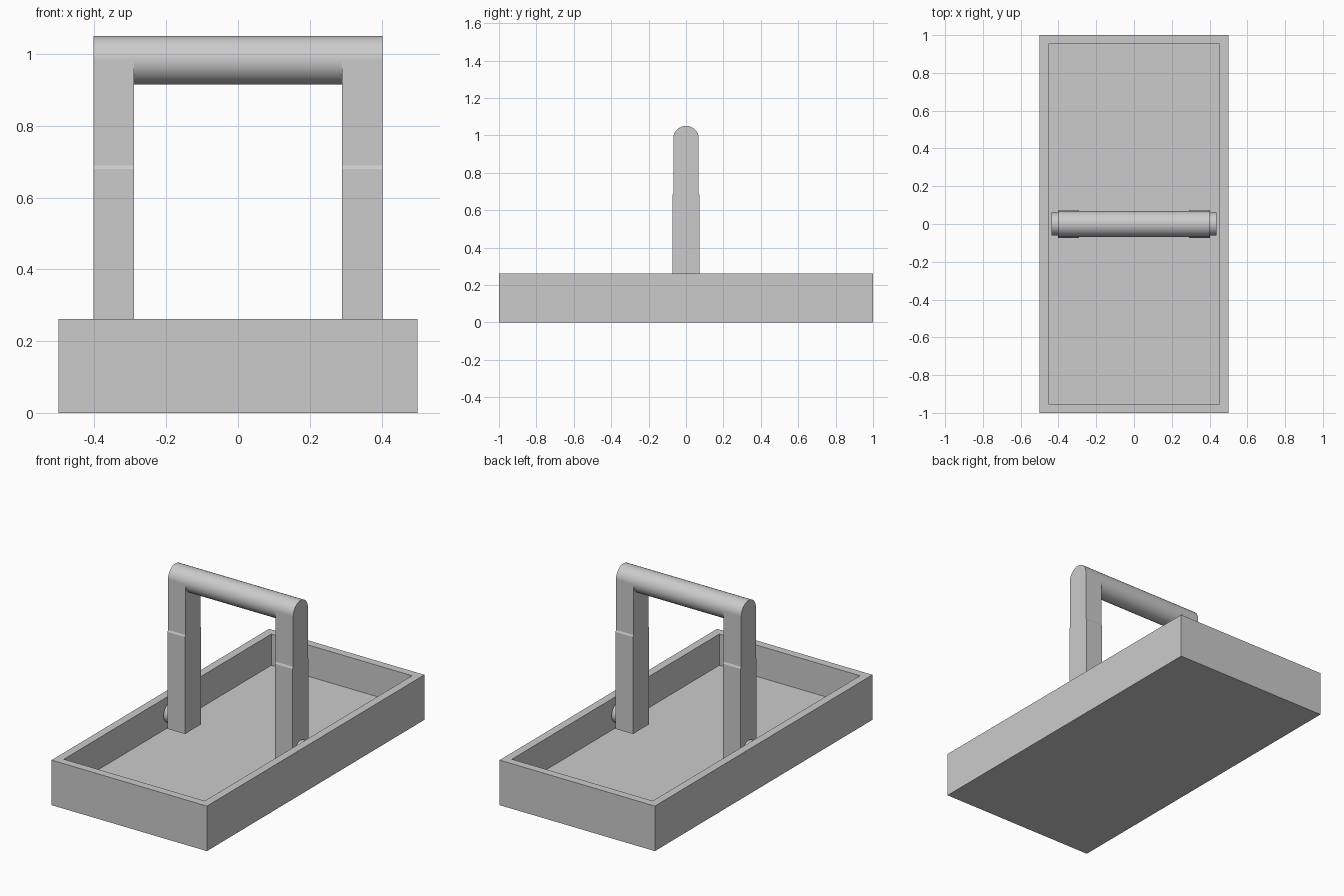
import bpy
import bmesh
import math

cube = bpy.data.objects.get("Cube")
if cube:
    bpy.data.objects.remove(cube, do_unlink=True)

grey = bpy.data.materials.new("light_grey")
grey.use_nodes = True
colour = (0.6, 0.6, 0.6, 1)
grey.diffuse_color = colour
grey.node_tree.nodes["Principled BSDF"].inputs["Base Color"].default_value = colour


def finish(name, bm):
    bmesh.ops.recalc_face_normals(bm, faces=bm.faces)
    mesh = bpy.data.meshes.new(name)
    bm.to_mesh(mesh)
    bm.free()
    mesh.materials.append(grey)
    obj = bpy.data.objects.new(name, mesh)
    bpy.context.collection.objects.link(obj)
    return obj


def add_box(bm, low, high):
    made = bmesh.ops.create_cube(bm, size=1)
    for v in made["verts"]:
        v.co = [a if c < 0 else b for c, a, b in zip(v.co, low, high)]


def rod(name, x0, x1, z, radius):
    bpy.ops.mesh.primitive_cylinder_add(
        vertices=48, radius=radius, depth=x1 - x0,
        location=((x0 + x1) / 2, 0, z), rotation=(0, math.pi / 2, 0))
    obj = bpy.context.object
    obj.name = name
    obj.data.materials.append(grey)
    bpy.ops.object.shade_smooth_by_angle(angle=math.radians(40))


# Open tray: inset the top face, then sink it to the floor level
RIM, FLOOR = 0.262, 0.08
bm = bmesh.new()
add_box(bm, (-0.5, -1, 0), (0.5, 1, RIM))
top = max(bm.faces, key=lambda f: f.calc_center_median().z)
bmesh.ops.inset_region(bm, faces=[top], thickness=0.066)
well = bmesh.ops.extrude_face_region(bm, geom=[top])
bmesh.ops.delete(bm, geom=[top], context="FACES_ONLY")
for v in well["geom"]:
    if isinstance(v, bmesh.types.BMVert):
        v.co.z = FLOOR
finish("tray", bm)

# Upright arms, slightly wider in the lower part, with pivot pins to the walls
GRIP_Z, GRIP_R = 0.983, 0.068
outline = [(0.073, 0.116), (0.073, 0.68), (GRIP_R, 0.69), (GRIP_R, GRIP_Z)]
outline += [(-y, z) for y, z in reversed(outline)]
for side, label in ((1, "left"), (-1, "right")):
    bm = bmesh.new()
    face = bm.faces.new([bm.verts.new((side * 0.29, y, z)) for y, z in outline])
    arm = bmesh.ops.extrude_face_region(bm, geom=[face])
    moved = [v for v in arm["geom"] if isinstance(v, bmesh.types.BMVert)]
    bmesh.ops.translate(bm, verts=moved, vec=(side * 0.113, 0, 0))
    finish(label + "_arm", bm)
    ends = sorted((side * 0.39, side * 0.437))
    rod(label + "_pivot_pin", ends[0], ends[1], 0.177, 0.06)

# Round grip across the arms
rod("grip", -0.403, 0.403, GRIP_Z, GRIP_R)
